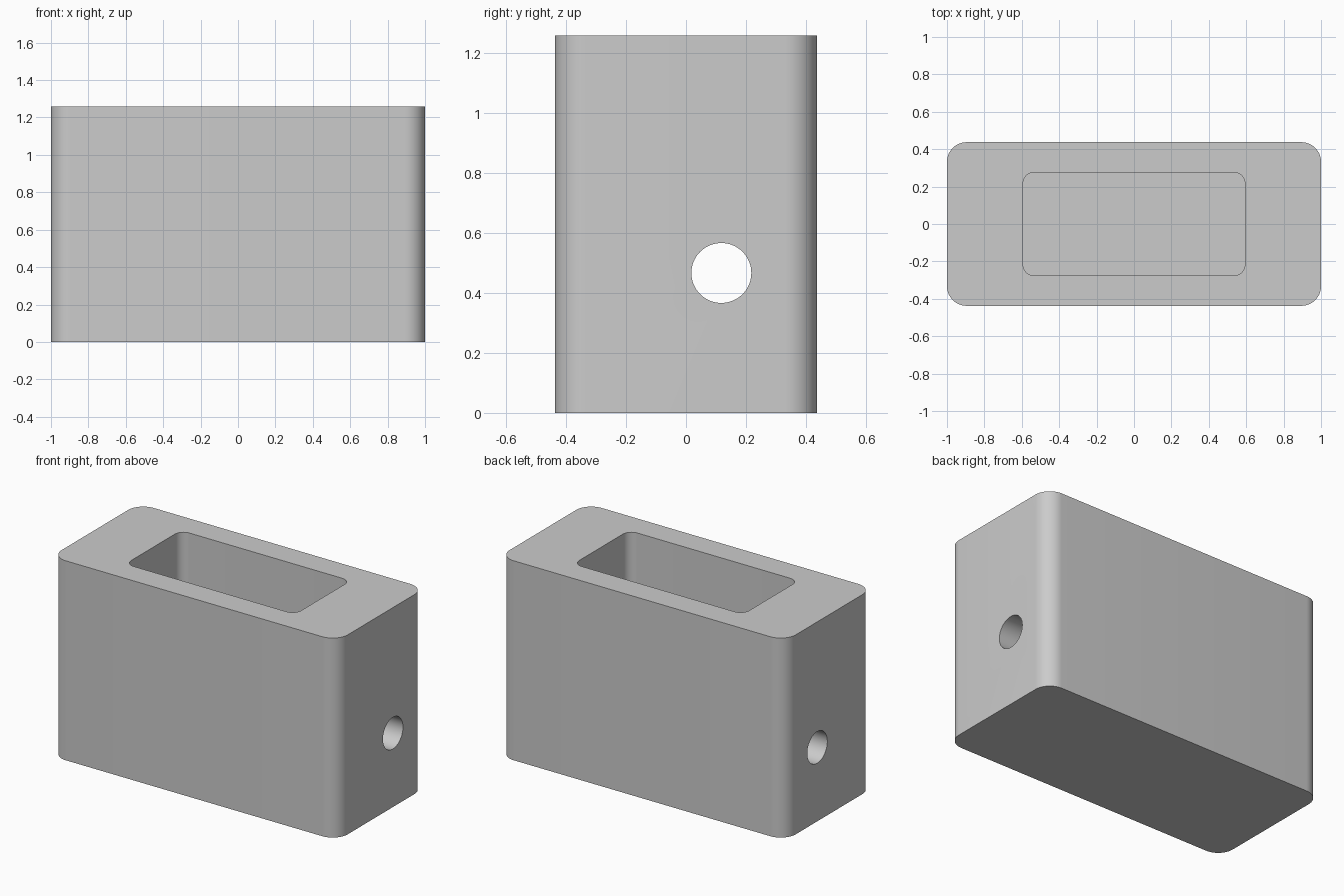
import bpy
from math import cos, sin, pi, radians

default = bpy.data.objects.get("Cube")
if default:
    bpy.data.objects.remove(default, do_unlink=True)

WIDTH, DEPTH, HEIGHT = 2.0, 0.875, 1.26
FLOOR = 0.16

grey = bpy.data.materials.new("plain grey")
grey.use_nodes = True
colour = (0.6, 0.6, 0.6, 1)
grey.diffuse_color = colour
grey.node_tree.nodes["Principled BSDF"].inputs["Base Color"].default_value = colour


def rounded_block(name, width, depth, bottom, top, radius, steps=12):
    """Upright prism with rounded vertical corners."""
    outline = []
    for quarter, (sx, sy) in enumerate([(1, 1), (-1, 1), (-1, -1), (1, -1)]):
        for i in range(steps + 1):
            a = (quarter + i / steps) * pi / 2
            outline.append((sx * (width / 2 - radius) + radius * cos(a),
                            sy * (depth / 2 - radius) + radius * sin(a)))
    n = len(outline)
    verts = [(x, y, z) for z in (bottom, top) for x, y in outline]
    faces = [(i, (i + 1) % n, n + (i + 1) % n, n + i) for i in range(n)]
    faces += [tuple(reversed(range(n))), tuple(range(n, 2 * n))]
    mesh = bpy.data.meshes.new(name)
    mesh.from_pydata(verts, [], faces)
    mesh.materials.append(grey)
    obj = bpy.data.objects.new(name, mesh)
    bpy.context.collection.objects.link(obj)
    return obj


def cut(target, cutter):
    """Subtract the cutter, then discard it."""
    cutter.hide_render = True
    mod = target.modifiers.new("cut", "BOOLEAN")
    mod.operation = "DIFFERENCE"
    mod.solver = "EXACT"
    mod.object = cutter
    bpy.context.view_layer.objects.active = target
    bpy.ops.object.modifier_apply(modifier=mod.name)
    bpy.data.objects.remove(cutter, do_unlink=True)


# Solid body with rounded corners
body = rounded_block("block_body", WIDTH, DEPTH, 0, HEIGHT, 0.105)

# Open pocket from the top
cut(body, rounded_block("pocket_cutter", 1.186, 0.553, FLOOR, HEIGHT + 0.2, 0.06))

# Cross hole through both end walls
bpy.ops.mesh.primitive_cylinder_add(vertices=64, radius=0.1, depth=WIDTH + 0.4,
                                    location=(0, 0.118, 0.467),
                                    rotation=(0, pi / 2, 0))
hole = bpy.context.object
hole.name = "cross_hole_cutter"
hole.data.materials.append(grey)
cut(body, hole)

# Smooth the curved walls, keep rims crisp
bpy.ops.object.select_all(action="DESELECT")
body.select_set(True)
bpy.context.view_layer.objects.active = body
bpy.ops.object.shade_smooth_by_angle(angle=radians(30))
